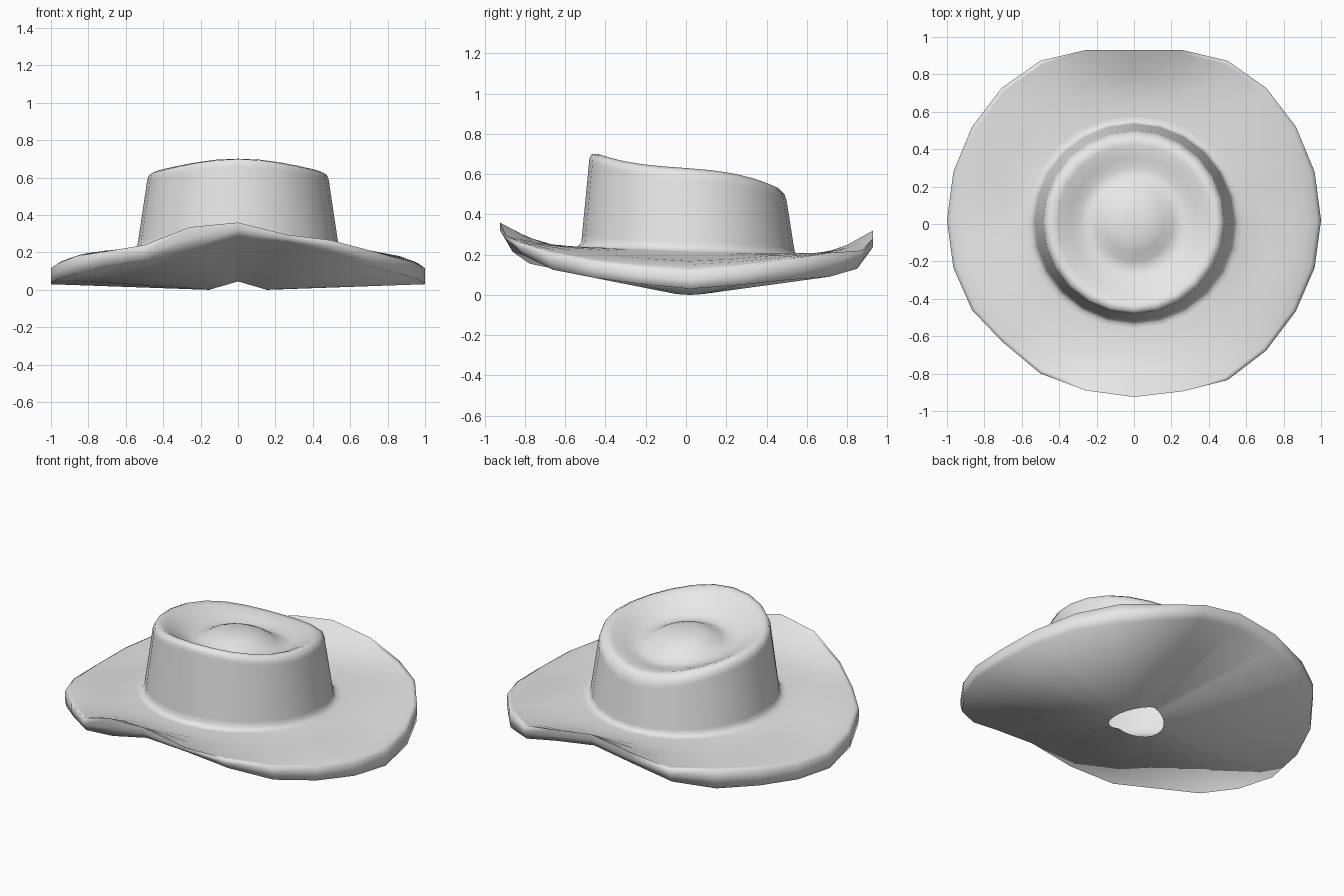
import bpy, bmesh
from math import sin, cos, radians, pi

cube = bpy.data.objects.get("Cube")
if cube:
    bpy.data.objects.remove(cube, do_unlink=True)

SEG = 24
CY = 0.02  # the hat sits slightly behind the origin

felt = bpy.data.materials.new("grey_felt")
felt.use_nodes = True
felt.diffuse_color = (0.8, 0.8, 0.8, 1)
felt.node_tree.nodes["Principled BSDF"].inputs["Base Color"].default_value = (0.8, 0.8, 0.8, 1)


def loft(name, rings, tip):
    """Bridge closed rings in order and close the last one on a tip point."""
    bm = bmesh.new()
    loops = [[bm.verts.new(p) for p in ring] for ring in rings]
    for a, b in zip(loops, loops[1:]):
        for i in range(SEG):
            j = (i + 1) % SEG
            bm.faces.new((a[i], a[j], b[j], b[i]))
    end, last = bm.verts.new(tip), loops[-1]
    for i in range(SEG):
        bm.faces.new((last[i], last[(i + 1) % SEG], end))
    for f in bm.faces:
        f.smooth = True
    mesh = bpy.data.meshes.new(name)
    bm.to_mesh(mesh)
    bm.free()
    mesh.materials.append(felt)
    mesh.set_sharp_from_angle(angle=radians(100))
    obj = bpy.data.objects.new(name, mesh)
    bpy.context.collection.objects.link(obj)


def ring(point):
    return [point(i, 2 * pi * i / SEG) for i in range(SEG)]


# Brim edge heights and depth squash, from the centre line round to the side
FRONT_LEFT = dict(top=(.36, .295, .265, .21, .165, .135, .115),
                  low=(.285, .255, .2, .125, .085, .055, .03),
                  squash=(.945, .947, .987, .985, .97, .98, 1))
FRONT_RIGHT = dict(top=(.36, .335, .24, .205, .18, .14, .115),
                   low=(.285, .215, .155, .125, .085, .055, .03),
                   squash=(.945, .942, .947, .915, .96, .98, 1))
BACK = dict(top=(.32, .28, .22, .21, .18, .14, .115),
            low=(.24, .2, .13, .09, .075, .05, .03),
            squash=(.91, .942, .985, 1, 1, 1, 1))

# Brim section: distance from crown, height share at front and back, at the sides
SECTION = ((1, 1, 1), (.95, .91, .84), (.85, .74, .66), (.65, .4, .5),
           (.4, .1, .4), (.2, .03, .25), (.06, 0, .08), (0, 0, 0))


def edge(i, key):
    side = BACK if i <= 12 else FRONT_RIGHT if i <= 18 else FRONT_LEFT
    return side[key][abs(i % 12 - 6)]


def edge_point(i, a, h, shrink):
    """Point on the rolled edge: h blends low to top, shrink pulls it in."""
    z = edge(i, "low") * (1 - h) + edge(i, "top") * h
    y = CY + sin(a) * (edge(i, "squash") - shrink * abs(sin(a)))
    return (cos(a), y, z)


def base_point(a, radius=0.555):
    return (radius * cos(a), 0.01 + radius * sin(a) * 0.985, 0.22 - 0.02 * sin(a))


def brim_point(i, a, t, ends, sides):
    """Upper brim surface from the crown foot (t=0) to the edge (t=1)."""
    x0, y0, z0 = base_point(a)
    x1, y1, z1 = edge_point(i, a, 1, 0)
    rise = ends + (sides - ends) * cos(a) ** 2
    return (x0 + (x1 - x0) * t, y0 + (y1 - y0) * t, z0 + (z1 - z0) * rise)


def crown_height(y):
    """Sloping crown rim: high in front, low at the back."""
    return 0.63 - 0.07 * y - 0.05 * y ** 2 - 0.59 * y ** 3


def crown_point(a, radius, drop):
    y = 0.01 + radius * 1.01 * sin(a)
    return (radius * cos(a), y, crown_height(y) - drop)


def wall_point(a, t):
    x0, y0, z0 = base_point(a, 0.54)
    x1, y1, z1 = crown_point(a, 0.485, 0.04)
    return (x0 + (x1 - x0) * t, y0 + (y1 - y0) * t, z0 + (z1 - z0) * t)


# Underside cone with a small opening, then the rolled brim edge
rings = [ring(lambda i, a: (0.155 * cos(a), CY + 0.155 * sin(a), 0.045 * (1 - abs(cos(a)))))]
rings += [ring(lambda i, a, h=h, s=s: edge_point(i, a, h, s)) for h, s in ((0, .03), (.5, 0))]

# Upper brim surface, dished in towards the crown
rings += [ring(lambda i, a, s=s: brim_point(i, a, *s)) for s in SECTION]

# Tapered crown wall
rings += [ring(lambda i, a, t=t: wall_point(a, t)) for t in (.05, .12, .4, .7, .95, 1)]

# Rounded shoulder and a ring-shaped crease around a low dome
top_profile = ((.474, .014), (.445, 0), (.41, .014), (.34, .052), (.29, .078), (.25, .084),
               (.21, .07), (.16, .042), (.11, .024), (.05, .016))
rings += [ring(lambda i, a, r=r, d=d: crown_point(a, r, d)) for r, d in top_profile]

loft("hat", rings, tip=(0, 0.01, crown_height(0.01) - 0.014))
